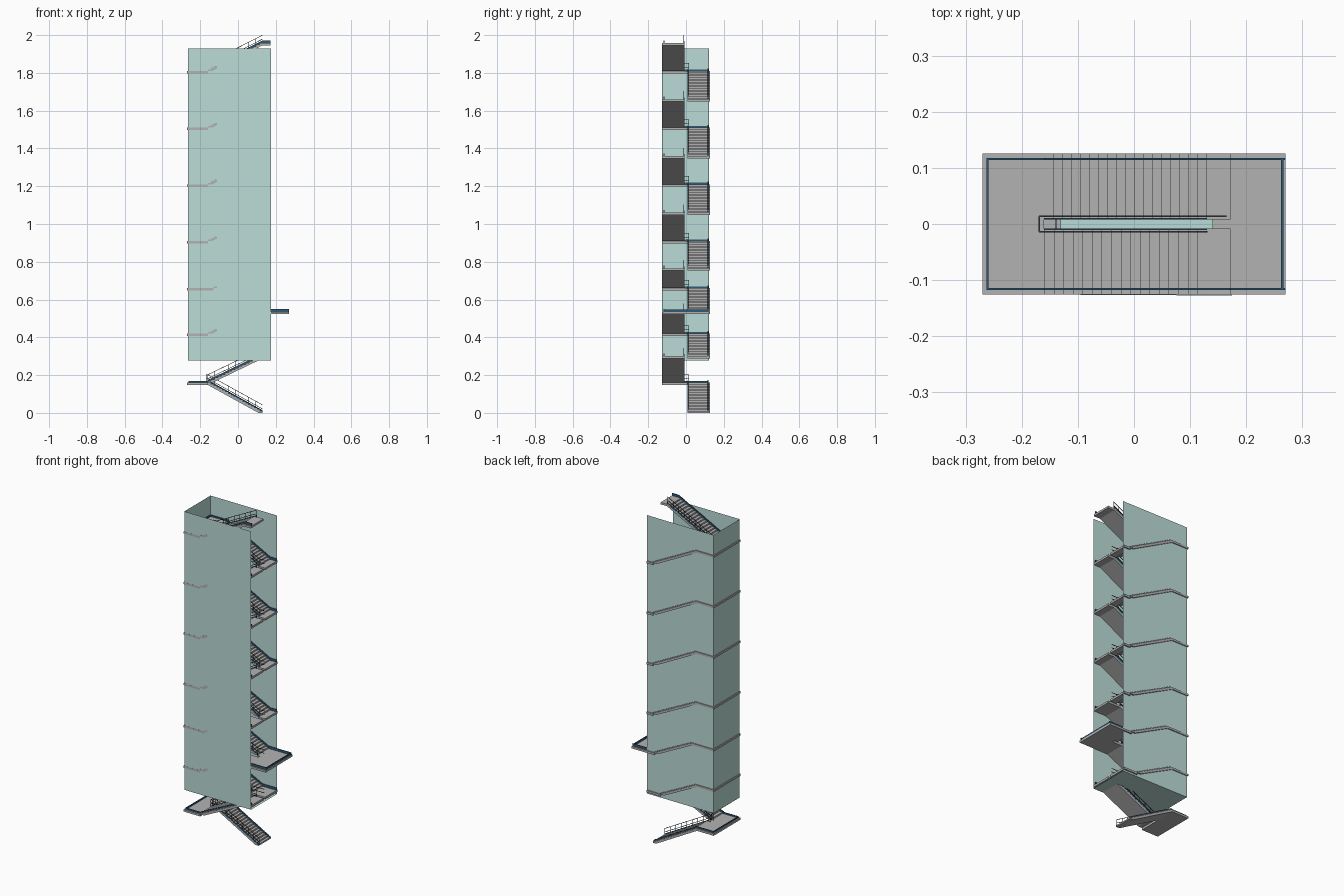
import bpy, bmesh
from mathutils import Vector

if "Cube" in bpy.data.objects:
    bpy.data.objects.remove(bpy.data.objects["Cube"])


def material(name, col):
    m = bpy.data.materials.new(name)
    m.diffuse_color = (*col, 1)
    m.use_nodes = True
    m.node_tree.nodes["Principled BSDF"].inputs["Base Color"].default_value = m.diffuse_color
    return m


GLASS = material("pale_teal", (0.50, 0.72, 0.68))
NAVY = material("navy", (0.03, 0.10, 0.18))
DARK = material("dark_metal", (0.06, 0.06, 0.07))
GREY = material("concrete", (0.45, 0.45, 0.45))


def finish(bm, name, mat):
    bmesh.ops.recalc_face_normals(bm, faces=bm.faces)
    me = bpy.data.meshes.new(name)
    bm.to_mesh(me)
    bm.free()
    me.materials.append(mat)
    ob = bpy.data.objects.new(name, me)
    bpy.context.collection.objects.link(ob)


def extrude_profile(bm, pts, y0, y1):
    # closed x-z outline swept along y
    f = bm.faces.new([bm.verts.new((x, y0, z)) for x, z in pts])
    r = bmesh.ops.extrude_face_region(bm, geom=[f])
    vs = [v for v in r["geom"] if isinstance(v, bmesh.types.BMVert)]
    bmesh.ops.translate(bm, verts=vs, vec=(0, y1 - y0, 0))


def box(bm, x0, x1, y0, y1, z0, z1):
    extrude_profile(bm, [(x0, z0), (x1, z0), (x1, z1), (x0, z1)], y0, y1)


def bar(bm, a, b, w=0.0026):
    # square bar between two points
    a, b = Vector(a), Vector(b)
    d = b - a
    q = d.to_track_quat('Z', 'Y')
    r = bmesh.ops.create_cube(bm, size=1)
    for v in r["verts"]:
        v.co = (a + b) / 2 + q @ Vector((v.co.x * w, v.co.y * w, v.co.z * d.length))


def strip(path, lo, hi):
    return [(x, z + lo) for x, z in path] + [(x, z + hi) for x, z in reversed(path)]


# storeys: bottom z, half-landing z, top z, x of half-landing edge
STOREYS = [(0, .16, .30, -.16), (.30, .42, .535, -.16), (.535, .66, .765, -.13),
           (.765, .91, 1.06, -.16), (1.06, 1.21, 1.36, -.16),
           (1.36, 1.51, 1.66, -.16), (1.66, 1.81, 1.958, -.16)]
RAIL, T, OUT, INN = 0.042, 0.012, 0.126, 0.008
STUB, WIDE = 0.172, 0.27


def flight(stairs, skirt, rails, side, xl, xr, zl, zh, rising_left, end):
    # (xa, za) low end, (xb, zb) high end
    xa, xb = (xr, xl) if rising_left else (xl, xr)
    n = max(2, round((zh - zl) / 0.0085))
    dx, dz = (xb - xa) / n, (zh - zl) / n
    pts = []
    for i in range(n):
        pts += [(xa + i * dx, zl + i * dz), (xa + i * dx, zl + (i + 1) * dz)]
    pts += [(xb, zh), (xb, zh - T), (xa + dx * T / dz, zl)]
    ys = sorted((side * INN, side * OUT))
    extrude_profile(stairs, pts, *ys)
    # skirting boards along both edges
    zr = zl if rising_left else zh
    path = [(xa, zl), (xb, zh)]
    outer = path
    if zr > 0:
        outer = [(end, zr)] + path if rising_left else path + [(end, zr)]
    extrude_profile(skirt, strip(outer, 0, 0.014), side * 0.114, side * 0.118)
    extrude_profile(skirt, strip(path, 0.0, 0.011), side * INN, side * (INN + 0.003))
    # balustrade with handrail, mid rail and posts
    y = side * 0.0135
    for h in (RAIL, RAIL * 0.5):
        bar(rails, (xa, y, zl + h), (xb, y, zh + h))
    m = max(4, round(abs(xb - xa) / 0.036))
    for i in range(m + 1):
        t = i / m
        x, z = xa + (xb - xa) * t, zl + (zh - zl) * t
        bar(rails, (x, y, z), (x, y, z + RAIL), 0.002)


for k, (z0, zm, z1, xl) in enumerate(STOREYS):
    stairs, skirt, rails = bmesh.new(), bmesh.new(), bmesh.new()
    xb = xl + 0.29 * min(1, (zm - z0) / 0.145)
    xf = xl + 0.29 * min(1, (z1 - zm) / 0.14)
    low_end = WIDE if k == 2 else STUB
    top_end = WIDE if k == 1 else STUB
    flight(stairs, skirt, rails, 1, xl, xb, z0, zm, True, low_end)
    flight(stairs, skirt, rails, -1, xl, xf, zm, z1, False, top_end)
    # half landing with skirting on three sides
    box(stairs, -.27, xl, -OUT, OUT, zm - T, zm)
    box(skirt, -.263, -.259, -.118, .118, zm, zm + .009)
    for s in (-1, 1):
        box(skirt, -.263, xl, *sorted((s * .114, s * .118)), zm, zm + .009)
    # floor stubs at the open side
    if z0 > 0:
        box(stairs, xb, STUB, INN, OUT, z0 - T, z0)
    box(stairs, xf, STUB, -OUT, -INN, z1 - T, z1)
    # rail returning around the landing
    xe = xl - .009
    for h in (RAIL, RAIL * 0.5):
        for s in (-1, 1):
            bar(rails, (xl, s * .0135, zm + h), (xe, s * .0135, zm + h))
        bar(rails, (xe, -.0135, zm + h), (xe, .0135, zm + h))
        if z0 > 0:
            bar(rails, (xb, .0135, z0 + h), (.165, .0135, z0 + h))
    for s in (-1, 1):
        bar(rails, (xe, s * .0135, zm), (xe, s * .0135, zm + RAIL), 0.002)
    finish(stairs, f"stairs_{k}", GREY)
    finish(skirt, f"skirting_{k}", NAVY)
    finish(rails, f"balustrade_{k}", DARK)

# full-width entrance landing on the open side
bm = bmesh.new()
box(bm, .14, WIDE, -OUT, OUT, .535 - T, .535)
finish(bm, "entrance_landing", GREY)
bm = bmesh.new()
box(bm, .262, .266, -.118, .118, .535, .547)
finish(bm, "entrance_skirting", NAVY)

# shaft: three thin walls and a floor, open to the right and above
bm = bmesh.new()
plan = [(.175, -.1275), (-.265, -.1252), (-.265, .121), (.175, .118)]
lo = [bm.verts.new((x, y, .278)) for x, y in plan]
hi = [bm.verts.new((x, y, 1.93)) for x, y in plan]
for i in range(3):
    bm.faces.new((lo[i], lo[i + 1], hi[i + 1], hi[i]))
bm.faces.new(lo)
finish(bm, "shaft_walls", GLASS)
